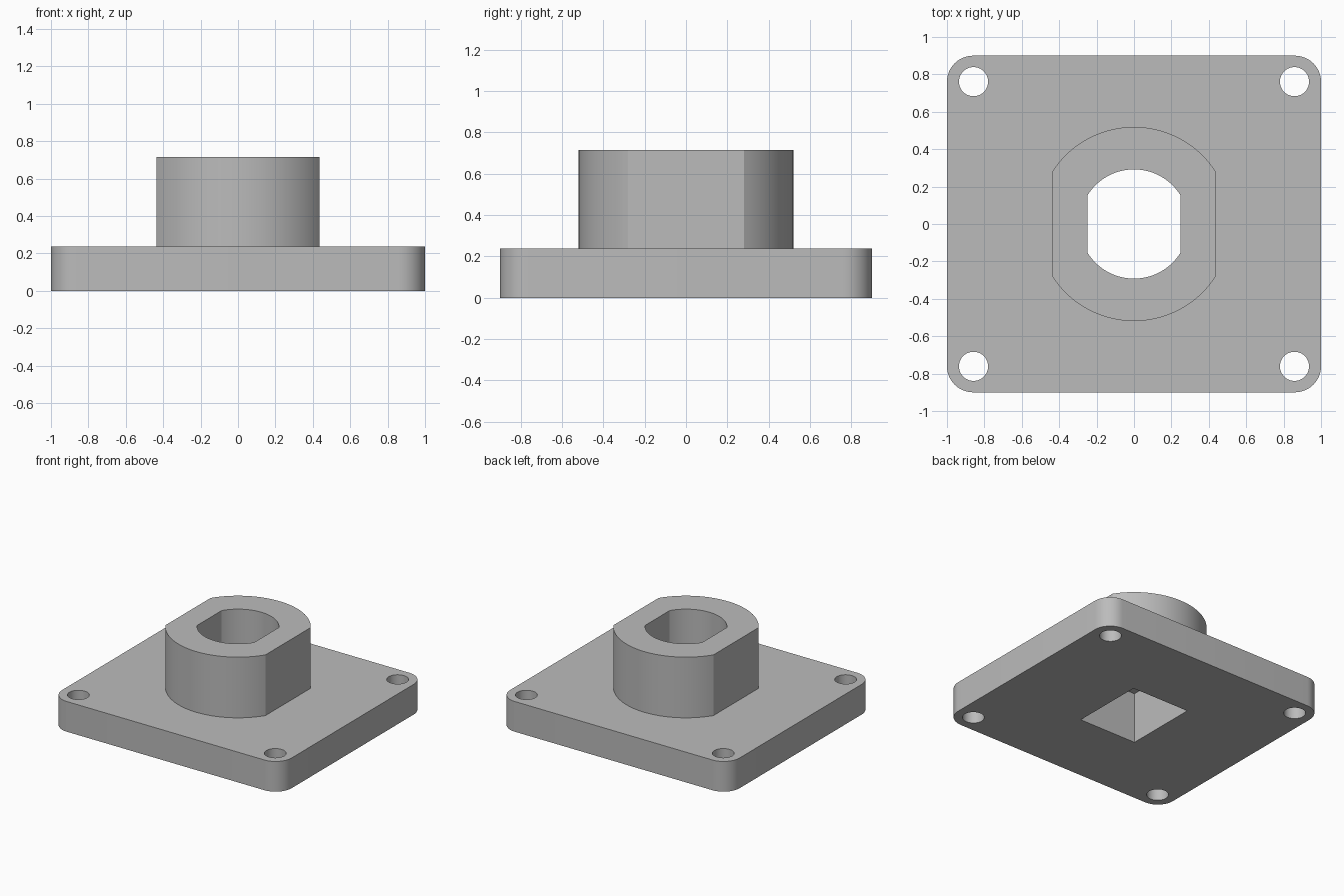
import bpy, bmesh
from math import pi, cos, sin, asin, radians

cube = bpy.data.objects.get("Cube")
if cube:
    bpy.data.objects.remove(cube)

grey = bpy.data.materials.new("plain grey")
grey.use_nodes = True
grey.diffuse_color = (0.5, 0.5, 0.5, 1)
grey.node_tree.nodes["Principled BSDF"].inputs["Base Color"].default_value = (0.5, 0.5, 0.5, 1)

PLATE_TOP, BOSS_TOP, POCKET_TOP = 0.238, 0.716, 0.40
HOLE_X, HOLE_Y, CORNER = 0.858, 0.761, 0.14


def prism(name, outline, bottom, top):
    """Extrude a closed counter-clockwise outline upwards."""
    bm = bmesh.new()
    base = bm.faces.new([bm.verts.new((x, y, bottom)) for x, y in outline])
    extruded = bmesh.ops.extrude_face_region(bm, geom=[base])["geom"]
    verts = [g for g in extruded if isinstance(g, bmesh.types.BMVert)]
    bmesh.ops.translate(bm, verts=verts, vec=(0, 0, top - bottom))
    bmesh.ops.recalc_face_normals(bm, faces=bm.faces)
    mesh = bpy.data.meshes.new(name)
    bm.to_mesh(mesh)
    bm.free()
    mesh.materials.append(grey)
    obj = bpy.data.objects.new(name, mesh)
    bpy.context.collection.objects.link(obj)
    return obj


def arc(cx, cy, r, start, end, steps):
    return [(cx + r * cos(start + (end - start) * i / steps),
             cy + r * sin(start + (end - start) * i / steps)) for i in range(steps + 1)]


def rounded_rectangle(hx, hy, r):
    points = []
    for i, (sx, sy) in enumerate(((1, 1), (-1, 1), (-1, -1), (1, -1))):
        points += arc(sx * (hx - r), sy * (hy - r), r, i * pi / 2, (i + 1) * pi / 2, 12)
    return points


def flatted_circle(r, half_width):
    """Circle cut flat on its left and right."""
    a = pi / 2 - asin(half_width / r)
    return arc(0, 0, r, a, pi - a, 40) + arc(0, 0, r, pi + a, 2 * pi - a, 40)


def combine(body, tool, operation):
    mod = body.modifiers.new(tool.name, "BOOLEAN")
    mod.operation, mod.object, mod.solver = operation, tool, "EXACT"
    bpy.context.view_layer.update()
    evaluated = body.evaluated_get(bpy.context.evaluated_depsgraph_get())
    mesh = bpy.data.meshes.new_from_object(evaluated)
    body.modifiers.clear()
    body.data = mesh
    bpy.data.objects.remove(tool)


# Base plate with the raised boss
body = prism("flanged_mount", rounded_rectangle(1.0, 0.9, CORNER), 0, PLATE_TOP)
combine(body, prism("boss", flatted_circle(0.519, 0.436), 0.1, BOSS_TOP), "UNION")

# Rectangular pocket underneath, flatted bore above it
pocket = [(0.25, -0.293), (0.25, 0.293), (-0.25, 0.293), (-0.25, -0.293)]
combine(body, prism("pocket_cutter", pocket, -0.1, POCKET_TOP), "DIFFERENCE")
combine(body, prism("bore_cutter", flatted_circle(0.292, 0.249), 0.3, 1), "DIFFERENCE")

# Four corner screw holes
for sx in (-1, 1):
    for sy in (-1, 1):
        circle = arc(sx * HOLE_X, sy * HOLE_Y, 0.078, 0, 2 * pi, 40)[:-1]
        combine(body, prism("screw_cutter", circle, -0.1, 0.5), "DIFFERENCE")

# Smooth curved walls, crisp edges
for obj in bpy.context.selected_objects:
    obj.select_set(False)
body.select_set(True)
bpy.context.view_layer.objects.active = body
bpy.ops.object.shade_smooth_by_angle(angle=radians(25))
